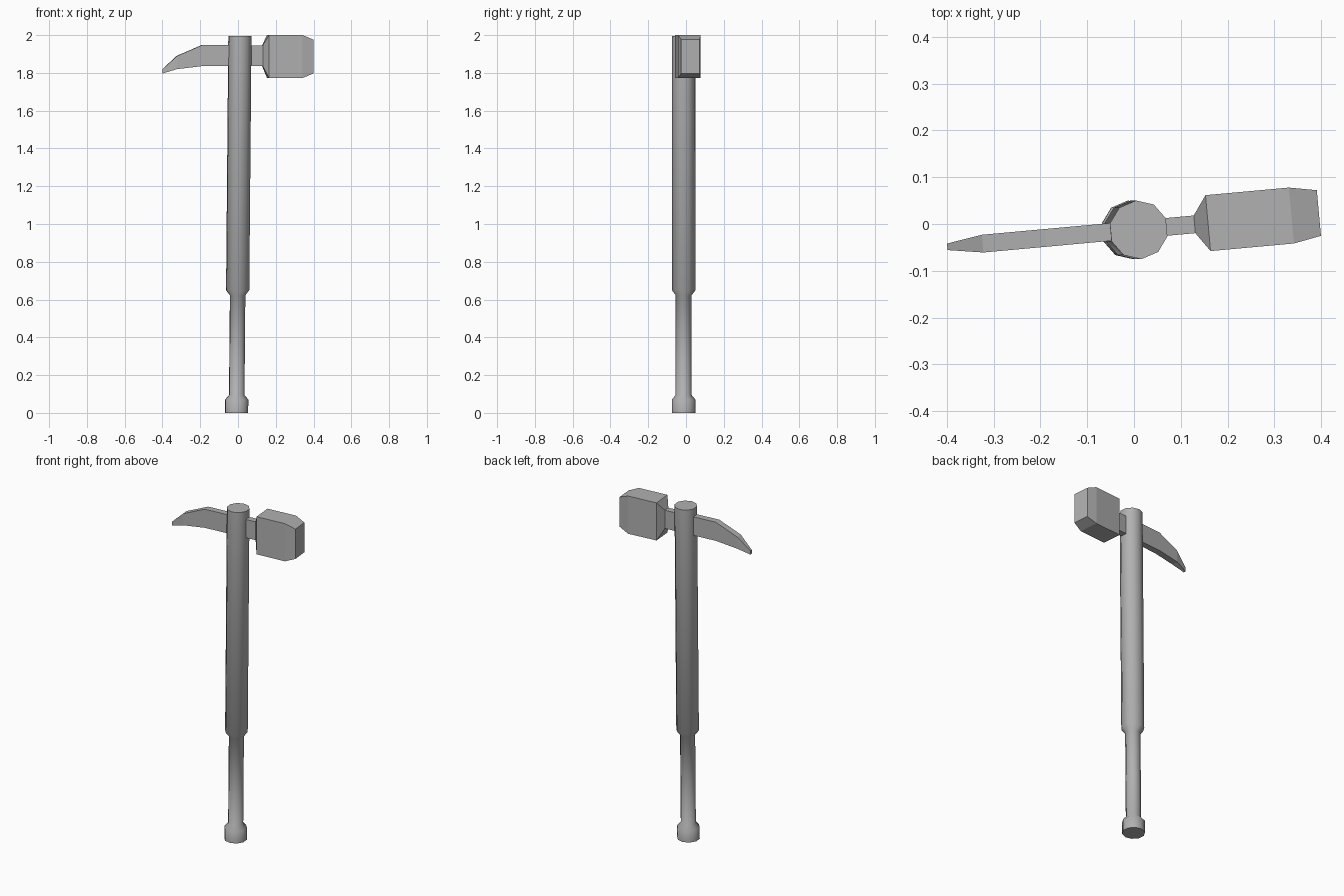
import bpy, bmesh, math

if "Cube" in bpy.data.objects:
    bpy.data.objects.remove(bpy.data.objects["Cube"])

YAW = math.radians(5.2)

# Dark grey metal shared by all parts
GREY = bpy.data.materials.new("dark_grey")
GREY.diffuse_color = (.44, .44, .44, 1)
GREY.use_nodes = True
GREY.node_tree.nodes["Principled BSDF"].inputs["Base Color"].default_value = GREY.diffuse_color


def finish(name, bm):
    bmesh.ops.recalc_face_normals(bm, faces=bm.faces)
    mesh = bpy.data.meshes.new(name)
    bm.to_mesh(mesh)
    bm.free()
    mesh.materials.append(GREY)
    obj = bpy.data.objects.new(name, mesh)
    bpy.context.collection.objects.link(obj)
    return obj


def loft(name, rings):
    """Skin a closed, capped solid over rings with equal point counts."""
    bm = bmesh.new()
    rows = [[bm.verts.new(p) for p in ring] for ring in rings]
    n = len(rows[0])
    for a, b in zip(rows, rows[1:]):
        for i in range(n):
            j = (i + 1) % n
            bm.faces.new((a[i], a[j], b[j], b[i]))
    bm.faces.new(rows[0])
    bm.faces.new(rows[-1])
    return finish(name, bm)


def head_part(name, sections):
    """Rectangular sections along x: (x, bottom z, top z, width)."""
    obj = loft(name, [[(x, -w / 2, b), (x, w / 2, b), (x, w / 2, t), (x, -w / 2, t)]
                      for x, b, t, w in sections])
    obj.location = (0, -0.0125, 0)
    obj.rotation_euler = (0, 0, YAW)
    return obj


# Ten-sided shaft with pommel and narrow grip, leaning slightly to +x
SIDES = 10
profile = [(0, .063), (.07, .063), (.095, .042), (.622, .042), (.65, .063), (1.995, .063)]
rings = []
for z, r in profile:
    cx = -0.0075 + 0.0088 * z
    angles = [math.pi / 2 + YAW + 2 * math.pi * i / SIDES for i in range(SIDES)]
    rings.append([(cx + r * math.cos(a), -0.0125 + r * math.sin(a), z) for a in angles])
shaft = loft("shaft", rings)
bpy.context.view_layer.objects.active = shaft
shaft.select_set(True)
bpy.ops.object.shade_smooth_by_angle(angle=math.radians(40))

# Curved pick on the left
head_part("pick", [
    (-.401, 1.797, 1.820, .014),
    (-.325, 1.820, 1.890, .038),
    (-.190, 1.836, 1.948, .038),
    (.0, 1.836, 1.948, .038),
])

# Neck and chamfered hammer block on the right
head_part("hammer", [
    (.0, 1.836, 1.946, .038),
    (.130, 1.836, 1.946, .038),
    (.159, 1.774, 2.000, .120),
    (.338, 1.773, 2.000, .120),
    (.397, 1.797, 1.976, .098),
])
